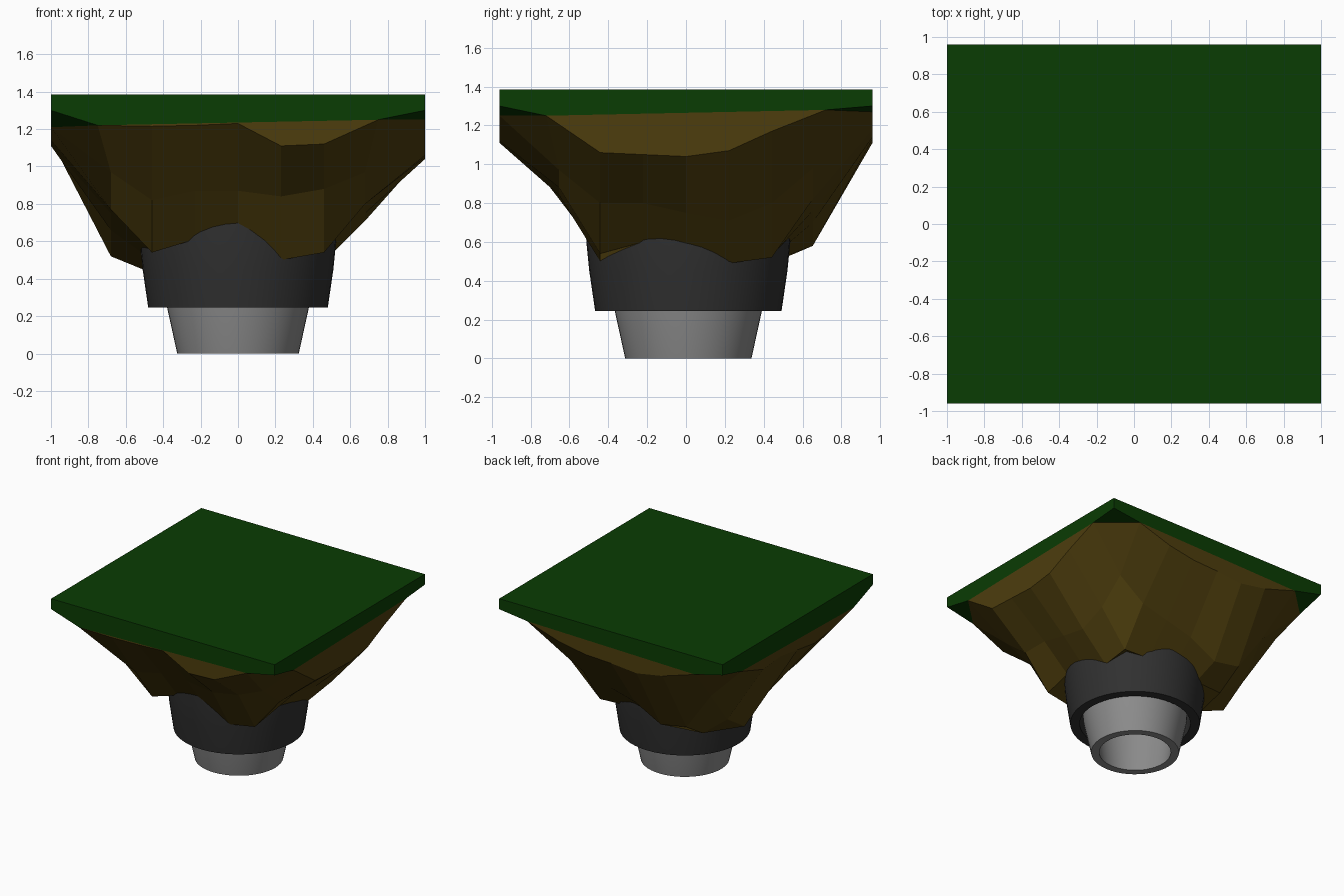
import bpy, bmesh, math
from mathutils import Vector

if "Cube" in bpy.data.objects:
    bpy.data.objects.remove(bpy.data.objects["Cube"])


def material(name, rgb):
    m = bpy.data.materials.new(name)
    m.diffuse_color = (*rgb, 1)
    m.use_nodes = True
    m.node_tree.nodes["Principled BSDF"].inputs["Base Color"].default_value = m.diffuse_color
    return m


def make_object(name, bm, mat):
    bmesh.ops.remove_doubles(bm, verts=bm.verts, dist=0.0005)
    bmesh.ops.recalc_face_normals(bm, faces=bm.faces)
    me = bpy.data.meshes.new(name)
    bm.to_mesh(me)
    bm.free()
    me.materials.append(mat)
    ob = bpy.data.objects.new(name, me)
    bpy.context.collection.objects.link(ob)
    return ob


def lathe(name, profile, mat, segments=48):
    """Spin a closed (radius, z) profile into a hollow pipe."""
    bm = bmesh.new()
    rings = []
    for k in range(segments):
        a = 2 * math.pi * k / segments
        rings.append([bm.verts.new((r * math.cos(a), 0.012 + r * math.sin(a), z))
                      for r, z in profile])
    n = len(profile)
    for k in range(segments):
        a, b = rings[k], rings[(k + 1) % segments]
        for i in range(n):
            j = (i + 1) % n
            bm.faces.new((a[i], b[i], b[j], a[j]))
    ob = make_object(name, bm, mat)
    bpy.ops.object.select_all(action='DESELECT')
    ob.select_set(True)
    bpy.context.view_layer.objects.active = ob
    bpy.ops.object.shade_smooth_by_angle(angle=math.radians(35))


green = material("grass_green", (0.003, 0.045, 0.001))
brown = material("earth_brown", (0.075, 0.047, 0.004))
black = material("dark_collar", (0.03, 0.03, 0.03))
grey = material("pipe_grey", (0.26, 0.26, 0.26))

# Heights of the earth underside, rows from front to back
STEPS = [0, 0.23, 0.46, 0.68, 1]
HEIGHTS = [
    [1.30, 1.22, 1.215, 1.22, 1.23, 1.11, 1.12, 1.25, 1.30],
    [1.21, 0.97, 0.82, 0.87, 0.87, 0.84, 0.88, 0.97, 1.25],
    [1.14, 0.77, 0.54, 0.61, 0.60, 0.50, 0.54, 0.80, 1.06],
    [1.11, 0.75, 0.55, 0.65, 0.65, 0.65, 0.60, 0.80, 1.05],
    [1.14, 0.66, 0.50, 0.65, 0.65, 0.65, 0.53, 0.75, 1.04],
    [1.17, 0.52, 0.43, 0.65, 0.65, 0.65, 0.49, 0.71, 1.07],
    [1.15, 0.66, 0.49, 0.50, 0.52, 0.53, 0.52, 0.80, 1.17],
    [1.24, 0.93, 0.62, 0.58, 0.70, 0.76, 0.82, 0.98, 1.28],
    [1.30, 1.24, 1.15, 1.11, 1.13, 1.14, 1.18, 1.27, 1.30],
]


def point(i, j):
    """Grid point; border points sit 0.75 along the edge next to a corner."""
    sx, sy = (math.copysign(STEPS[abs(k - 4)], k - 4) for k in (i, j))
    if j in (0, 8) and i in (1, 7):
        sx = math.copysign(0.75, sx)
    if i in (0, 8) and j in (1, 7):
        sy = math.copysign(0.75, sy)
    return Vector((sx, sy * 0.96, HEIGHTS[j][i]))


SIDES = [[(i, 0) for i in range(9)], [(8, j) for j in range(9)],
         [(i, 8) for i in range(8, -1, -1)], [(0, j) for j in range(8, -1, -1)]]

# Faceted earth with clipped corners and a short wall up to the slab
bm = bmesh.new()
verts = {(i, j): bm.verts.new(point(i, j)) for i in range(9) for j in range(9)
         if not (i in (0, 8) and j in (0, 8))}
for i in range(8):
    for j in range(8):
        cell = [verts[c] for c in ((i, j), (i + 1, j), (i + 1, j + 1), (i, j + 1)) if c in verts]
        bm.faces.new(cell)
for side in SIDES:
    a, b = point(*side[1]), point(*side[7])
    tops = []
    for c in side[1:8]:
        p = point(*c)
        t = (p - a).xy.length / (b - a).xy.length
        tops.append(bm.verts.new((p.x, p.y, a.z + (b.z - a.z) * t)))
    for k in range(6):
        bm.faces.new((verts[side[k + 1]], verts[side[k + 2]], tops[k + 1], tops[k]))
make_object("earth_underside", bm, brown)

# Grass slab whose underside rises at each corner
bm = bmesh.new()
top_ring, bottom_ring, corners = [], [], []
for side in SIDES:
    c, a, b = point(*side[0]), point(*side[1]), point(*side[7])
    top_ring.append(bm.verts.new((c.x, c.y, 1.385)))
    corners.append(bm.verts.new(c))
    bottom_ring += [bm.verts.new(a), bm.verts.new(b)]
bm.faces.new(top_ring)
bm.faces.new(bottom_ring)
for k in range(4):
    n = (k + 1) % 4
    a, b = bottom_ring[2 * k:2 * k + 2]
    bm.faces.new((top_ring[k], corners[k], a, b, corners[n], top_ring[n]))
    bm.faces.new((corners[k], bottom_ring[2 * k - 1], a))
make_object("grass_slab", bm, green)

# Dark collar and lower pipe, both hollow
lathe("collar", [(0.41, 0.245), (0.48, 0.245), (0.51, 0.45), (0.525, 0.6),
                 (0.53, 0.70), (0.45, 0.70)], black)
lathe("lower_pipe", [(0.265, 0), (0.325, 0), (0.38, 0.25), (0.41, 0.55), (0.35, 0.55)], grey)
